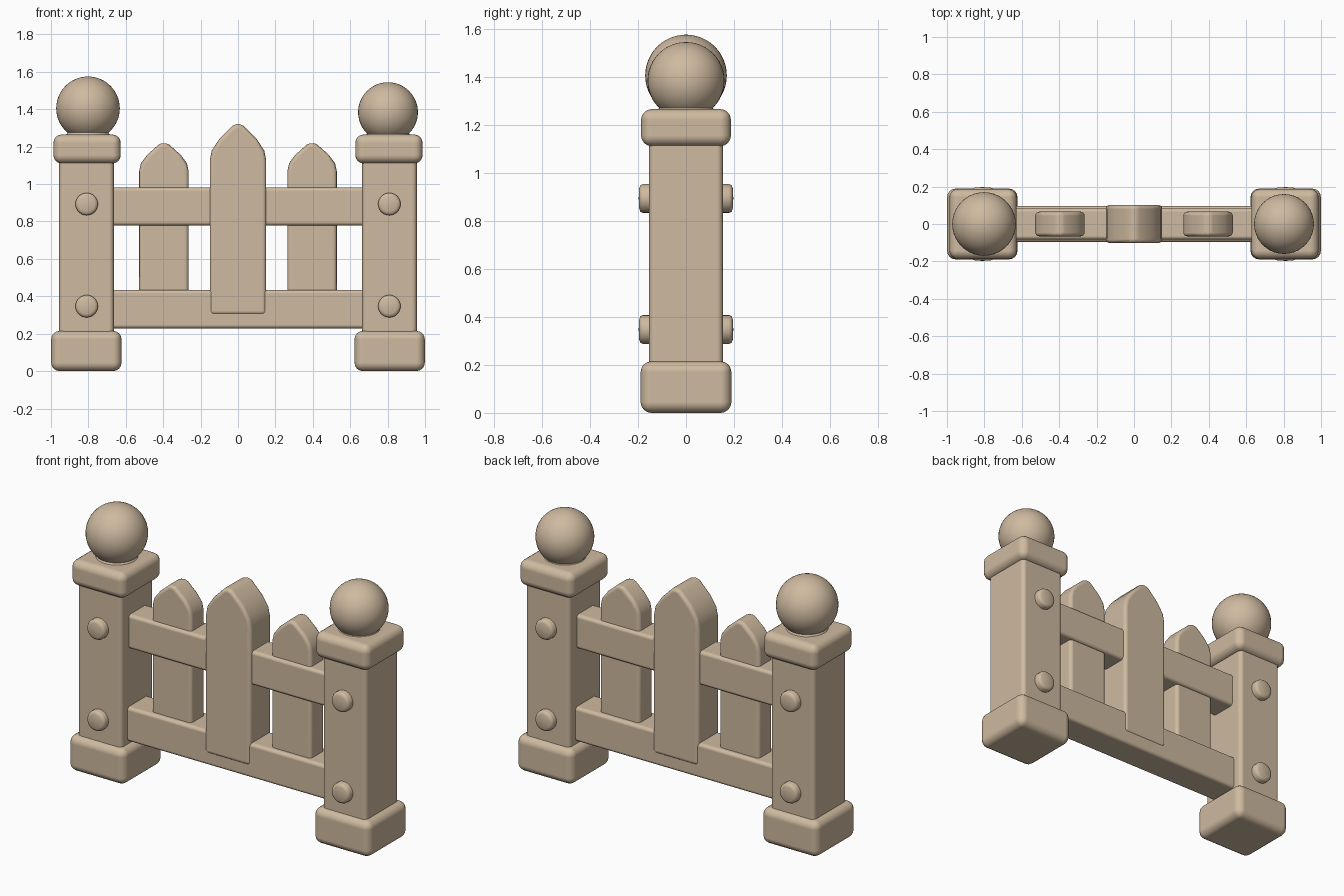
import bpy, bmesh, math

if "Cube" in bpy.data.objects:
    bpy.data.objects.remove(bpy.data.objects["Cube"])

mat = bpy.data.materials.new("warm_sand")
mat.use_nodes = True
color = (0.62, 0.49, 0.35, 1)
mat.diffuse_color = color
mat.node_tree.nodes["Principled BSDF"].inputs["Base Color"].default_value = color


def finish(name, bm, bevel=0, angle=40):
    """Turn a bmesh into a smooth-shaded object with rounded edges."""
    bmesh.ops.recalc_face_normals(bm, faces=bm.faces)
    mesh = bpy.data.meshes.new(name)
    bm.to_mesh(mesh)
    bm.free()
    mesh.materials.append(mat)
    ob = bpy.data.objects.new(name, mesh)
    bpy.context.collection.objects.link(ob)
    if bevel:
        mod = ob.modifiers.new("rounded_edges", "BEVEL")
        mod.width, mod.segments = bevel, 4
        mod.limit_method, mod.angle_limit = "ANGLE", math.radians(angle)
        mod.harden_normals = True
    bpy.ops.object.select_all(action="DESELECT")
    ob.select_set(True)
    bpy.context.view_layer.objects.active = ob
    bpy.ops.object.shade_smooth_by_angle(angle=math.radians(45))
    return ob


def box(name, x0, x1, depth, z0, z1, bevel):
    bm = bmesh.new()
    bmesh.ops.create_cube(bm, size=1)
    for v in bm.verts:
        v.co.x = x0 + (v.co.x + 0.5) * (x1 - x0)
        v.co.y *= 2 * depth
        v.co.z = z0 + (v.co.z + 0.5) * (z1 - z0)
    return finish(name, bm, bevel)


def lathe(name, profile, location, rotation=(0, 0, 0), steps=40):
    """Spin a radius/height profile around its axis."""
    bm = bmesh.new()
    verts = [bm.verts.new((r, 0, z)) for r, z in profile]
    edges = [bm.edges.new(pair) for pair in zip(verts, verts[1:])]
    bmesh.ops.spin(bm, geom=verts + edges, cent=(0, 0, 0), axis=(0, 0, 1),
                   angle=2 * math.pi, steps=steps)
    bmesh.ops.remove_doubles(bm, verts=bm.verts, dist=0.0005)
    ob = finish(name, bm)
    ob.location, ob.rotation_euler = location, rotation


def picket(name, x, half, depth, bottom, shoulder, tip):
    """Extrude a board outline with a curved pointed top."""
    curve = [(1, 0), (0.93, 0.27), (0.66, 0.58), (0.2, 0.93), (0, 1)]
    right = [(half, bottom)] + [(half * u, shoulder + (tip - shoulder) * v) for u, v in curve]
    outline = right + [(-u, v) for u, v in reversed(right[:-1])]
    bm = bmesh.new()
    face = bm.faces.new([bm.verts.new((x + u, -depth, z)) for u, z in outline])
    out = bmesh.ops.extrude_face_region(bm, geom=[face])
    moved = [g for g in out["geom"] if isinstance(g, bmesh.types.BMVert)]
    bmesh.ops.translate(bm, verts=moved, vec=(0, 2 * depth, 0))
    finish(name, bm, 0.022)


# Posts with plinth, cap, ball and round studs on both faces
for side, s, ball_r, ball_z in (("right", -1, 0.17, 1.405), ("left", 1, 0.16, 1.384)):
    box(side + "_post", s * 0.81 - 0.146, s * 0.81 + 0.146, 0.154, 0.1, 1.2, 0.025)
    box(side + "_post_base", s * 0.811 - 0.188, s * 0.811 + 0.188, 0.189, 0, 0.215, 0.045)
    box(side + "_post_cap", s * 0.807 - 0.18, s * 0.807 + 0.18, 0.187, 1.11, 1.265, 0.045)
    bm = bmesh.new()
    bmesh.ops.create_uvsphere(bm, u_segments=40, v_segments=24, radius=ball_r)
    finish(side + "_ball", bm).location = (s * 0.802, 0, ball_z)
    lathe(side + "_ball_neck", [(0.13, 1.25), (0.112, 1.268), (0.105, 1.29)], (s * 0.802, 0, 0))
    stud = [(0.06, 0), (0.06, 0.038), (0.055, 0.048), (0.042, 0.053), (0, 0.055)]
    for level, z in (("lower", 0.347), ("upper", 0.893)):
        for facing, d in (("front", -1), ("back", 1)):
            lathe(f"{side}_{level}_{facing}_stud", stud, (s * 0.809, d * 0.142, z),
                  (-d * math.pi / 2, 0, 0), 28)

# Rails between the posts
box("lower_rail", -0.72, 0.72, 0.096, 0.228, 0.434, 0.02)
box("upper_rail", -0.72, 0.72, 0.084, 0.778, 0.982, 0.02)

# Pickets
picket("middle_picket", 0, 0.151, 0.102, 0.3, 1.125, 1.325)
for side, s in (("right", -1), ("left", 1)):
    picket(side + "_picket", s * 0.396, 0.132, 0.066, 0.3, 1.07, 1.223)
